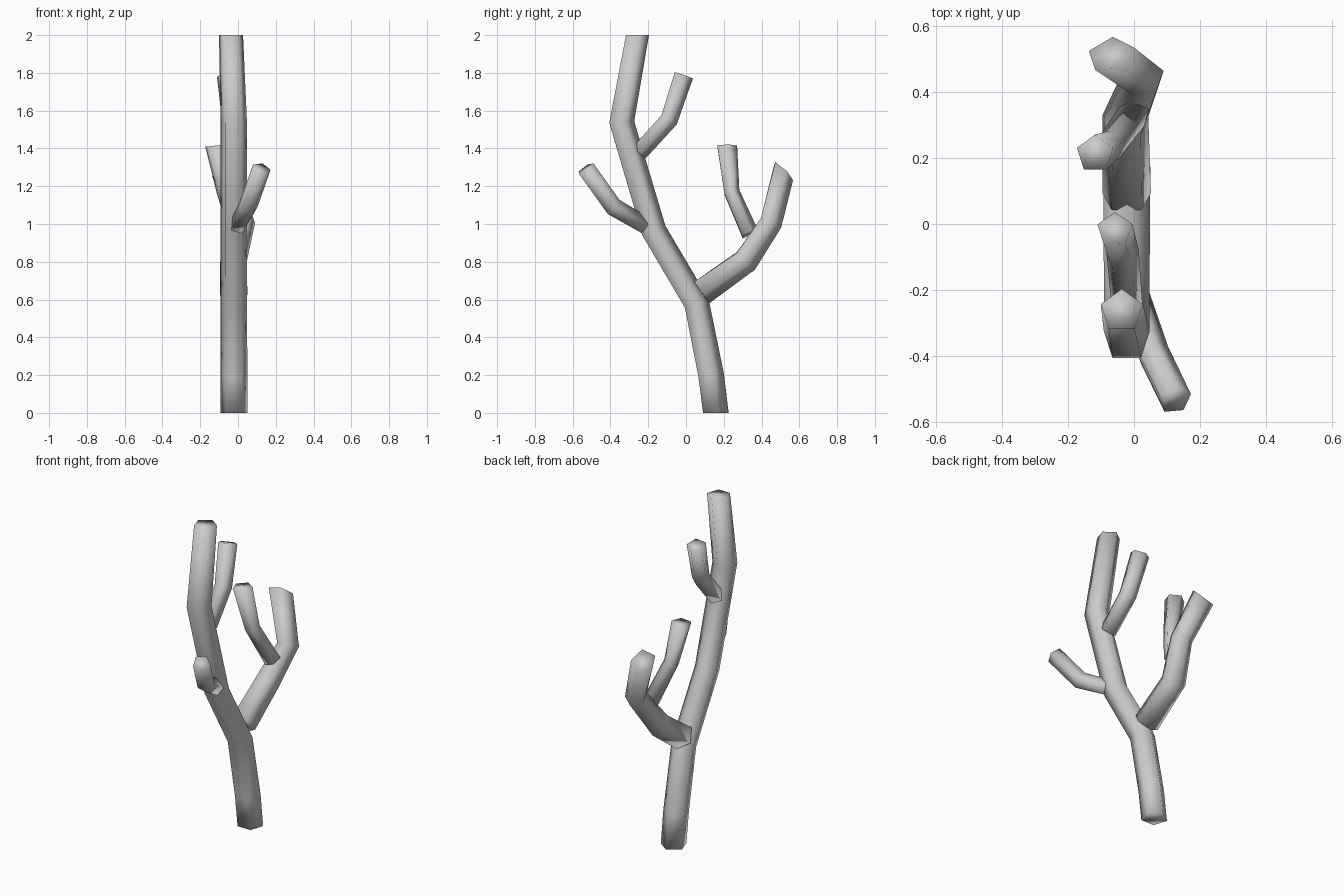
import bpy, bmesh, math
from mathutils import Vector

if "Cube" in bpy.data.objects:
    bpy.data.objects.remove(bpy.data.objects["Cube"])

SIDES = 5


def limb(name, nodes, start=None, end=None):
    """Five-sided capped tube through (x, y, z, radius) nodes; start/end override cap normals."""
    pts = [Vector(n[:3]) for n in nodes]
    tang = [(b - a).normalized() for a, b in zip(pts, pts[1:])]
    normals = [Vector(start) if start else tang[0]]
    normals += [a + b for a, b in zip(tang, tang[1:])]
    normals.append(Vector(end) if end else tang[-1])

    bm = bmesh.new()
    rings = []
    for p, n, node in zip(pts, normals, nodes):
        rot = Vector((0, 0, 1)).rotation_difference(n.normalized())
        ring = []
        for i in range(SIDES):
            a = math.pi / 2 + 2 * math.pi * i / SIDES
            v = Vector((math.cos(a), math.sin(a) - 0.095, 0)) * node[3]
            ring.append(bm.verts.new(p + rot @ v))
        rings.append(ring)
    for r0, r1 in zip(rings, rings[1:]):
        for i in range(SIDES):
            j = (i + 1) % SIDES
            bm.faces.new((r0[i], r0[j], r1[j], r1[i]))
    bm.faces.new(rings[0][::-1])
    bm.faces.new(rings[-1])
    for f in bm.faces:
        f.smooth = True
    mesh = bpy.data.meshes.new(name)
    bm.to_mesh(mesh)
    bm.free()
    obj = bpy.data.objects.new(name, mesh)
    bpy.context.collection.objects.link(obj)
    return obj


UP = (0, 0, 1)

# Main trunk, cut level at both ends
limb("trunk", [(-0.022, 0.158, 0.0, 0.075), (-0.022, 0.133, 0.2, 0.075),
               (-0.022, 0.057, 0.58, 0.074), (-0.022, -0.17, 0.965, 0.073),
               (-0.022, -0.34, 1.54, 0.073), (-0.037, -0.257, 2.0, 0.067)],
     start=UP, end=UP)

# Large back branch
limb("back_branch", [(-0.022, 0.083, 0.637, 0.077), (-0.025, 0.317, 0.803, 0.073),
                     (0.028, 0.45, 1.005, 0.065), (-0.07, 0.518, 1.275, 0.073)],
     end=(-0.2, 0.66, 0.7))

# Twig growing from the back branch
limb("back_twig", [(0.0, 0.34, 0.95, 0.05), (-0.07, 0.243, 1.17, 0.045),
                   (-0.118, 0.218, 1.415, 0.058)], end=(-0.1, 0, 1))

# Short front branch
limb("front_branch", [(0.0, -0.215, 0.995, 0.048), (0.055, -0.385, 1.095, 0.052),
                      (0.125, -0.528, 1.295, 0.051)])

# Upper back branch
limb("upper_branch", [(-0.022, -0.25, 1.375, 0.05), (-0.035, -0.09, 1.55, 0.052),
                      (-0.058, -0.012, 1.785, 0.056)])
